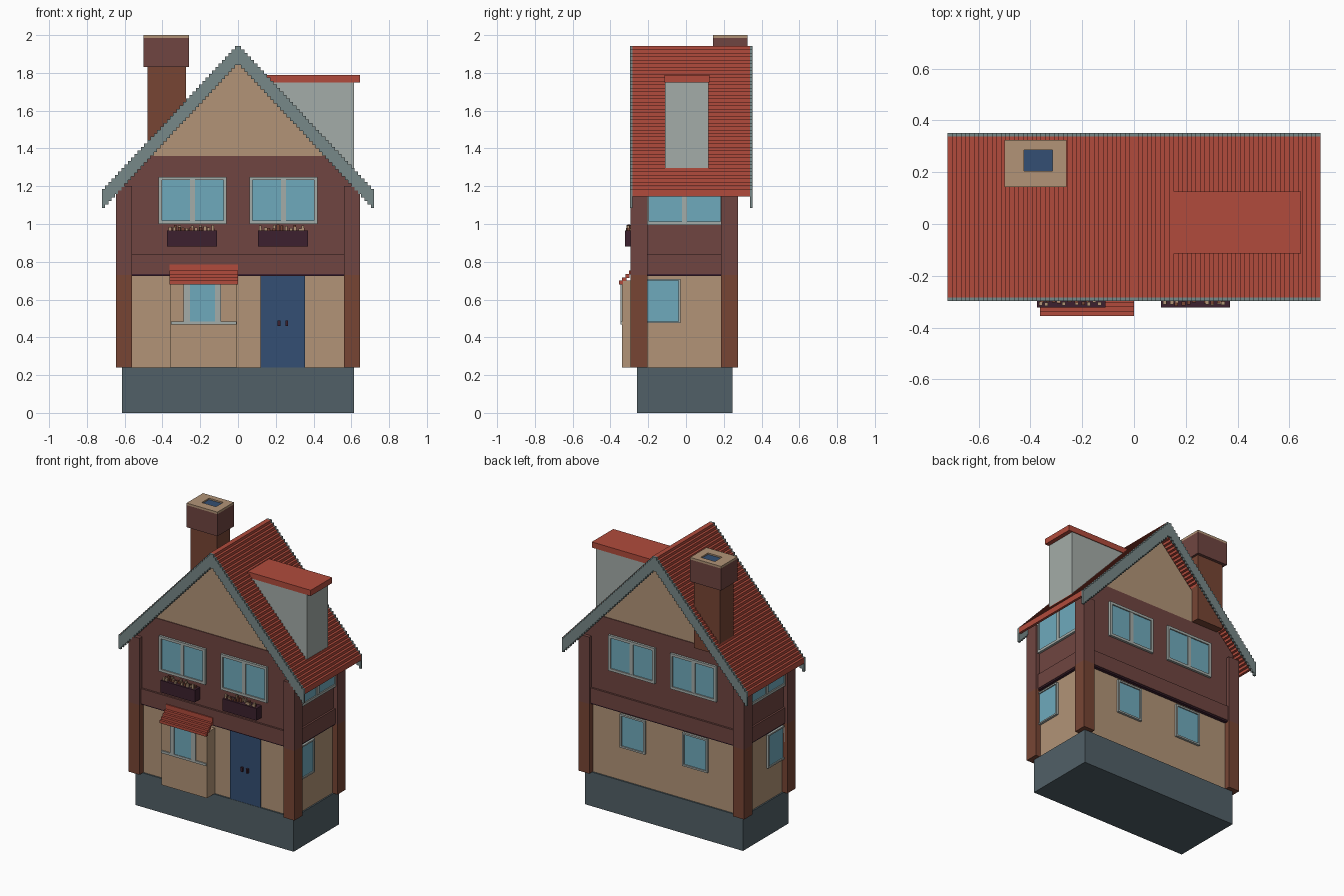
import bpy, random

if "Cube" in bpy.data.objects:
    bpy.data.objects.remove(bpy.data.objects["Cube"])

random.seed(4)


def material(name, rgb):
    m = bpy.data.materials.new(name)
    m.diffuse_color = [((c / 255 + 0.055) / 1.055) ** 2.4 for c in rgb] + [1]
    m.use_nodes = True
    m.node_tree.nodes["Principled BSDF"].inputs["Base Color"].default_value = m.diffuse_color
    return m


STONE = material("slate stone", (81, 96, 103))
TAN = material("tan plaster", (178, 148, 119))
RUST = material("rust brown wood", (119, 69, 52))
MAROON = material("maroon timber", (112, 69, 65))
RED = material("red tile", (177, 75, 60))
TRIM = material("teal grey trim", (119, 136, 136))
PALE = material("pale grey", (164, 172, 168))
GLASS = material("blue glass", (111, 170, 188))
BLUE = material("dark blue", (52, 79, 115))
DARK = material("dark plum", (60, 32, 46))


def make(name, verts, faces, mat):
    me = bpy.data.meshes.new(name)
    me.from_pydata(verts, [], faces)
    me.materials.append(mat)
    ob = bpy.data.objects.new(name, me)
    bpy.context.collection.objects.link(ob)
    return ob


def boxes(name, mat, *dims):
    """One object from boxes given as (x0, x1, y0, y1, z0, z1)."""
    verts, faces = [], []
    for x0, x1, y0, y1, z0, z1 in dims:
        b = len(verts)
        verts += [(x, y, z) for z in (z0, z1) for x, y in
                  ((x0, y0), (x1, y0), (x1, y1), (x0, y1))]
        faces += [tuple(b + i for i in f) for f in
                  ((3, 2, 1, 0), (4, 5, 6, 7), (0, 1, 5, 4),
                   (1, 2, 6, 5), (2, 3, 7, 6), (3, 0, 4, 7))]
    return make(name, verts, faces, mat)


def extrude_y(name, mat, pts, y0, y1):
    """Extrude a counter-clockwise x-z outline along y."""
    n = len(pts)
    verts = [(x, y, z) for y in (y0, y1) for x, z in pts]
    faces = [tuple(range(n)), tuple(reversed(range(n, 2 * n)))]
    faces += [(i, i + n, (i + 1) % n + n, (i + 1) % n) for i in range(n)]
    return make(name, verts, faces, mat)


def window(name, side, wall, u0, u1, z0, z1, frame=0.018, panes=1):
    """Framed window; side is front, back, left or right, wall its plane."""
    sign = 1 if side in ("back", "right") else -1

    def put(a, b, c, d, depth):
        w = sorted((wall - sign * 0.01, wall + sign * depth))
        return (a, b, *w, c, d) if side in ("front", "back") else (*w, a, b, c, d)

    f = frame
    bars = [put(u0, u1, z0, z0 + f, 0.016), put(u0, u1, z1 - f, z1, 0.016),
            put(u0, u0 + f, z0 + f, z1 - f, 0.016),
            put(u1 - f, u1, z0 + f, z1 - f, 0.016)]
    if panes == 2:
        m = (u0 + u1) / 2
        bars.append(put(m - 0.013, m + 0.013, z0 + f, z1 - f, 0.014))
    boxes(name + "_frame", PALE, *bars)
    boxes(name + "_glass", GLASS,
          put(u0 + f, u1 - f, z0 + f, z1 - f, 0.008))


# Foundation and ground floor
boxes("foundation", STONE, (-0.615, 0.615, -0.26, 0.245, 0, 0.24))
boxes("lower_walls", TAN, (-0.605, 0.605, -0.25, 0.235, 0.24, 0.73))

# Upper floor, floor beam and gable
upper = [(-0.615, 0.73), (0.615, 0.73), (0.615, 1.24), (0.5, 1.36),
         (-0.5, 1.36), (-0.615, 1.24)]
extrude_y("upper_walls", MAROON, upper, -0.265, 0.25)
extrude_y("gable", TAN, [(-0.5, 1.36), (0.5, 1.36), (0, 1.88)], -0.26, 0.245)
boxes("floor_beam", MAROON, (-0.628, 0.628, -0.278, 0.263, 0.736, 0.84))
boxes("beam_shadow_gap", DARK, (-0.624, 0.624, -0.272, 0.258, 0.726, 0.738))

# Corner posts, rust below and maroon above
corners = [(x, x + 0.085, y, y + 0.09) for x in (-0.645, 0.56)
           for y in (-0.295, 0.185)]
boxes("lower_posts", RUST, *[(*c, 0.24, 0.73) for c in corners])
boxes("upper_posts", MAROON, *[(*c, 0.73, 1.2) for c in corners])

# Stepped roof
STEPS, HALF, RIDGE, DROP = 42, 0.72, 1.942, 0.757


def stair_outline(thick):
    top = []
    for i in range(STEPS):
        z = RIDGE - DROP * i / (STEPS - 1)
        top += [(HALF * i / STEPS, z), (HALF * (i + 1) / STEPS, z)]
    right = top[1:]
    under = [(x, z - thick) for x, z in right]
    left = [(-x, z) for x, z in right]
    under_left = [(-x, z) for x, z in under]
    # along the underside left to right, then over the top right to left
    return under_left[::-1] + under + right[::-1] + left


extrude_y("roof_tiles", RED, stair_outline(0.04), -0.283, 0.338)
extrude_y("front_bargeboard", TRIM, stair_outline(0.1), -0.297, -0.283)
extrude_y("back_bargeboard", TRIM, stair_outline(0.1), 0.338, 0.352)

# Dormer on the right slope
extrude_y("dormer_body", PALE,
          [(0.17, 1.74), (0.615, 1.28), (0.615, 1.75), (0.17, 1.75)],
          -0.112, 0.12)
boxes("dormer_roof", RED, (0.14, 0.645, -0.113, 0.125, 1.75, 1.79))

# Chimney with hollow cap and flue
boxes("chimney_shaft", RUST, (-0.48, -0.275, 0.16, 0.305, 1.36, 1.83))
boxes("chimney_cap", MAROON, (-0.5, -0.26, 0.143, 0.325, 1.83, 1.985))
boxes("chimney_rim", TAN,
      (-0.5, -0.26, 0.143, 0.205, 1.985, 2.0),
      (-0.5, -0.26, 0.285, 0.325, 1.985, 2.0),
      (-0.5, -0.425, 0.205, 0.285, 1.985, 2.0),
      (-0.315, -0.26, 0.205, 0.285, 1.985, 2.0))
boxes("chimney_flue", BLUE, (-0.425, -0.315, 0.205, 0.285, 1.98, 1.99))

# Windows
for u0, u1, tag in ((-0.42, -0.06, "left"), (0.06, 0.42, "right")):
    window("upper_front_window_" + tag, "front", -0.265, u0, u1, 1.0, 1.25, panes=2)
    window("upper_back_window_" + tag, "back", 0.25, u0, u1, 1.0, 1.25, panes=2)
for u0, u1, tag in ((-0.34, -0.145, "left"), (0.145, 0.34, "right")):
    window("lower_back_window_" + tag, "back", 0.235, u0, u1, 0.475, 0.71, 0.012)
for side, s in (("left", -1), ("right", 1)):
    window("upper_%s_window" % side, side, s * 0.615, -0.215, 0.2, 0.995, 1.25, panes=2)
    window("lower_%s_window" % side, side, s * 0.605, -0.215, -0.03, 0.475, 0.71, 0.01)

# Flower boxes with small blooms
for x0, tag in ((-0.375, "left"), (0.105, "right")):
    boxes("flower_box_" + tag, DARK, (x0, x0 + 0.265, -0.323, -0.26, 0.88, 0.965))
    for mat, part in ((TAN, "pale_flowers"), (RUST, "rust_flowers")):
        blooms = []
        for i in range(11):
            x = x0 + 0.01 + 0.0225 * i + random.uniform(-0.004, 0.004)
            y = random.uniform(-0.318, -0.29)
            blooms.append((x, x + 0.014, y, y + 0.014, 0.96,
                           random.uniform(0.975, 0.997)))
        boxes(part + "_" + tag, mat, *blooms)

# Double door with handles
boxes("double_door", BLUE, (0.12, 0.238, -0.258, -0.245, 0.24, 0.726),
      (0.239, 0.355, -0.258, -0.245, 0.24, 0.726))
boxes("door_handles", DARK, *[(x - 0.007, x + 0.007, -0.272, -0.256, 0.46, 0.49)
                              for x in (0.217, 0.258)])

# Bay with window, sill and stepped canopy
boxes("bay", TAN, (-0.36, -0.005, -0.338, -0.25, 0.24, 0.7))
boxes("bay_window_frame", PALE, (-0.288, -0.255, -0.346, -0.335, 0.485, 0.69),
      (-0.122, -0.09, -0.346, -0.335, 0.485, 0.69))
boxes("bay_window_glass", GLASS, (-0.255, -0.122, -0.342, -0.335, 0.485, 0.69))
boxes("bay_sill", PALE, (-0.356, -0.007, -0.346, -0.335, 0.468, 0.485))
boxes("bay_canopy", RED, *[(-0.362, 0.0, -0.355 + 0.0175 * i, -0.333 + 0.0175 * i,
                            0.68 + 0.0175 * i, 0.7 + 0.0175 * i) for i in range(5)],
      (-0.362, 0.0, -0.285, -0.262, 0.75, 0.785))
